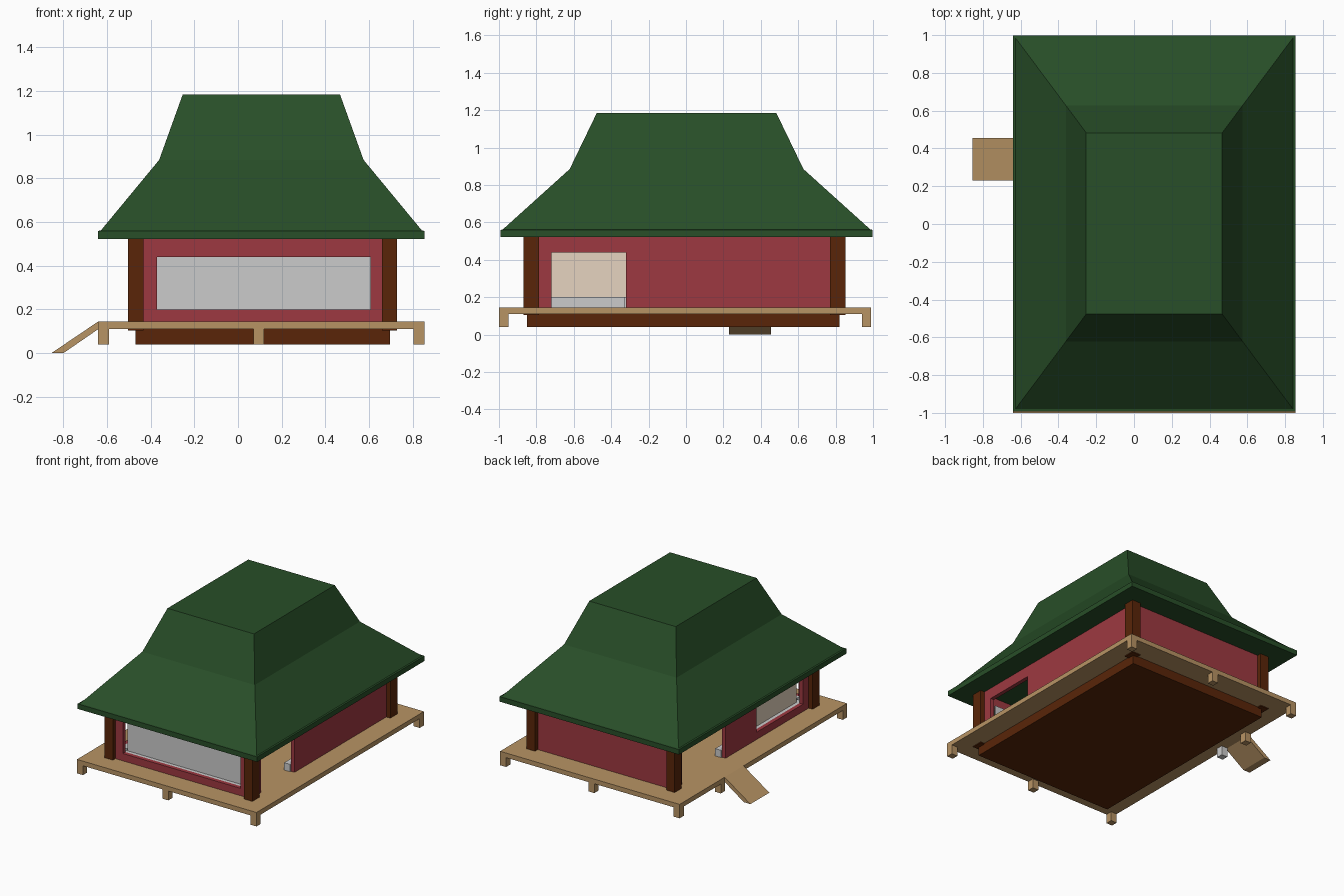
import bpy, bmesh

if "Cube" in bpy.data.objects:
    bpy.data.objects.remove(bpy.data.objects["Cube"])


def material(name, rgb):
    """Material from display colour, converted to linear."""
    m = bpy.data.materials.new(name)
    m.diffuse_color = (*[c ** 2.25 for c in rgb], 1)
    m.use_nodes = True
    m.node_tree.nodes["Principled BSDF"].inputs["Base Color"].default_value = m.diffuse_color
    return m


GREEN = material("green_roof", (0.18, 0.32, 0.18))
RED = material("red_wall", (0.62, 0.24, 0.27))
BROWN = material("dark_timber", (0.36, 0.17, 0.07))
TAN = material("deck_timber", (0.72, 0.58, 0.40))
BEIGE = material("pale_panel", (0.90, 0.83, 0.75))


def loft(name, rings, mat=None):
    """Closed solid through matching rings of points."""
    bm = bmesh.new()
    loops = [[bm.verts.new(p) for p in r] for r in rings]
    n = len(loops[0])
    for a, b in zip(loops, loops[1:]):
        for i in range(n):
            j = (i + 1) % n
            bm.faces.new((a[i], a[j], b[j], b[i]))
    bm.faces.new(loops[0][::-1])
    bm.faces.new(loops[-1])
    bmesh.ops.recalc_face_normals(bm, faces=bm.faces)
    mesh = bpy.data.meshes.new(name)
    bm.to_mesh(mesh)
    bm.free()
    ob = bpy.data.objects.new(name, mesh)
    bpy.context.collection.objects.link(ob)
    if mat:
        mesh.materials.append(mat)
    return ob


def rect(x0, x1, y0, y1, z):
    return [(x0, y0, z), (x1, y0, z), (x1, y1, z), (x0, y1, z)]


def box(name, x, y, z, mat=None):
    return loft(name, [rect(*x, *y, z[0]), rect(*x, *y, z[1])], mat)


FLOOR, SILL, HEAD, EAVE = 0.145, 0.20, 0.44, 0.525


def wall(name, axis, across, along, hole=None, sill=FLOOR):
    """Wall along x or y, with an optional opening split into boxes."""
    def part(tag, span, z):
        x, y = (span, across) if axis == "x" else (across, span)
        box(f"{name}_{tag}", x, y, z, RED)
    if not hole:
        part("panel", along, (FLOOR, EAVE))
        return
    part("start", (along[0], hole[0]), (FLOOR, EAVE))
    part("end", (hole[1], along[1]), (FLOOR, EAVE))
    part("header", hole, (HEAD, EAVE))
    if sill > FLOOR:
        part("apron", hole, (FLOOR, sill))


# Two-pitch hipped roof with flat top and fascia
CX = 0.107
profile = [(0.747, 0.995, 0.522), (0.747, 0.995, 0.56), (0.735, 0.983, 0.562),
           (0.468, 0.625, 0.885), (0.36, 0.48, 1.185)]
loft("roof", [rect(CX - a, CX + a, 0.003 - b, 0.003 + b, z) for a, b, z in profile], GREEN)

# Deck, foundation and access ramp
box("deck", (-0.64, 0.854), (-1.0, 0.99), (0.11, FLOOR), TAN)
box("foundation", (-0.47, 0.695), (-0.85, 0.82), (0.04, 0.11), BROWN)
ramp = [(-0.64, FLOOR), (-0.855, 0.0), (-0.80, 0.0), (-0.64, 0.11)]
loft("ramp", [[(x, y, z) for x, z in ramp] for y in (0.23, 0.455)], TAN)

# Deck legs: corners, front and back middles, and a pair beside the ramp
legs = [(x, y) for x in (-0.615, 0.095, 0.829) for y in (-0.975, 0.965)]
for i, (x, y) in enumerate(legs + [(-0.615, 0.475), (-0.615, 0.22)]):
    box(f"deck_leg_{i}", (x - 0.025, x + 0.025), (y - 0.025, y + 0.025),
        (0.04, 0.11), None if i == 7 else TAN)

# Corner posts
for i, x in enumerate((-0.503, 0.659)):
    for j, y in enumerate((-0.87, 0.77)):
        box(f"corner_post_{i}{j}", (x, x + 0.07), (y, y + 0.083), (0.104, EAVE), BROWN)

# Walls: front and left windows, left and right doorways
FRONT_WINDOW, LEFT_WINDOW = (-0.37, 0.607), (-0.72, -0.165)
wall("front_wall", "x", (-0.84, -0.81), (-0.44, 0.66), FRONT_WINDOW, SILL)
wall("back_wall", "x", (0.79, 0.82), (-0.44, 0.66))
wall("right_wall", "y", (0.665, 0.695), (-0.80, 0.78), (-0.72, -0.32))
wall("left_front_wall", "y", (-0.47, -0.44), (-0.80, 0.20), LEFT_WINDOW, SILL)
wall("left_back_wall", "y", (-0.47, -0.44), (0.20, 0.78), (0.201, 0.72))

# Recessed window panels
box("front_window_panel", FRONT_WINDOW, (-0.785, -0.775), (SILL, HEAD))
box("left_window_panel", (-0.415, -0.405), LEFT_WINDOW, (SILL, HEAD), BEIGE)

# Low rails along the inside of the walls
box("front_rail", (-0.38, 0.60), (-0.81, -0.76), (FLOOR, SILL))
box("left_rail", (-0.44, -0.39), (-0.76, 0.21), (FLOOR, SILL))
box("right_rail", (0.615, 0.665), (-0.33, 0.78), (FLOOR, SILL))
box("back_rail", (-0.44, 0.615), (0.74, 0.79), (FLOOR, SILL))
